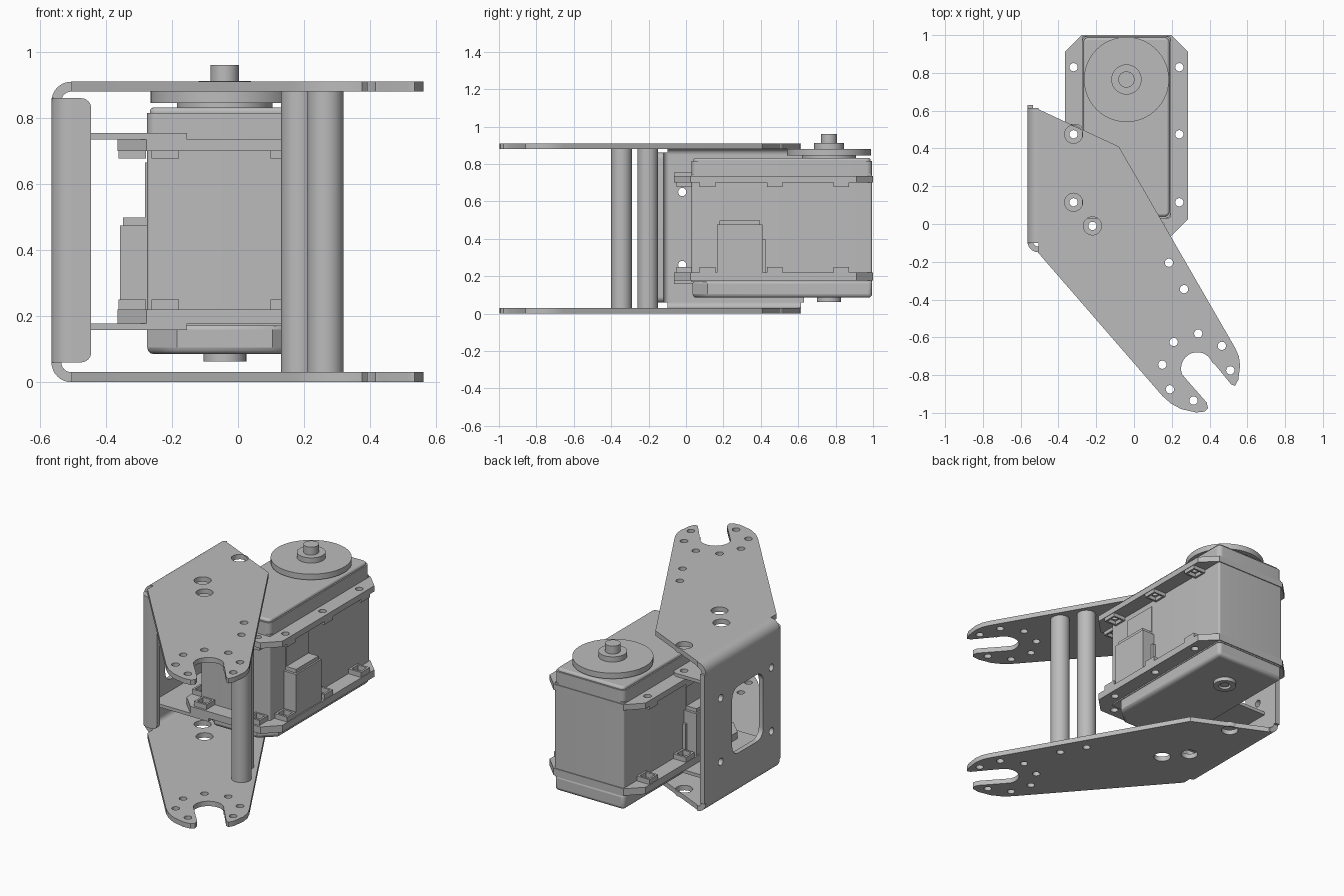
import bpy, bmesh, math
from mathutils import Matrix, Vector

old = bpy.data.objects.get("Cube")
if old:
    bpy.data.objects.remove(old, do_unlink=True)

grey = bpy.data.materials.new("plain grey")
grey.use_nodes = True
grey.diffuse_color = (0.5, 0.5, 0.5, 1)
grey.node_tree.nodes["Principled BSDF"].inputs["Base Color"].default_value = (0.5, 0.5, 0.5, 1)


# ---------- helpers ----------
def arc(cx, cy, r, a0, a1, n=8):
    return [(cx + r * math.cos(math.radians(a0 + (a1 - a0) * i / n)),
             cy + r * math.sin(math.radians(a0 + (a1 - a0) * i / n))) for i in range(n + 1)]


def circle(c, r, n=24):
    return arc(c[0], c[1], r, 0, 360 - 360 / n, n - 1)


def rect(x0, x1, y0, y1, r=0.0):
    if not r:
        return [(x0, y0), (x1, y0), (x1, y1), (x0, y1)]
    return (arc(x0 + r, y0 + r, r, 180, 270) + arc(x1 - r, y0 + r, r, 270, 360)
            + arc(x1 - r, y1 - r, r, 0, 90) + arc(x0 + r, y1 - r, r, 90, 180))


# local (u, v, w) to world for a plate whose thickness runs along the axis
AXES = {"z": ((1, 0, 0), (0, 1, 0), (0, 0, 1)),
        "x": ((0, 0, 1), (1, 0, 0), (0, 1, 0)),
        "y": ((1, 0, 0), (0, 0, 1), (0, 1, 0))}


def plate(name, loops, lo, hi, axis="z", bevel=0.0):
    """Extrude an outline (first loop) with holes (other loops) from lo to hi."""
    cu = bpy.data.curves.new(name, "CURVE")
    cu.dimensions = "2D"
    cu.fill_mode = "BOTH"
    cu.extrude = (hi - lo) / 2
    for loop in loops:
        sp = cu.splines.new("POLY")
        sp.points.add(len(loop) - 1)
        for p, (u, v) in zip(sp.points, loop):
            p.co = (u, v, 0, 1)
        sp.use_cyclic_u = True
    tmp = bpy.data.objects.new(name + "_curve", cu)
    bpy.context.collection.objects.link(tmp)
    dg = bpy.context.evaluated_depsgraph_get()
    me = bpy.data.meshes.new_from_object(tmp.evaluated_get(dg))
    bpy.data.objects.remove(tmp, do_unlink=True)
    bpy.data.curves.remove(cu)

    bm = bmesh.new()
    bm.from_mesh(me)
    bmesh.ops.transform(bm, matrix=Matrix.Translation((0, 0, (lo + hi) / 2)), verts=bm.verts)
    bmesh.ops.transform(bm, matrix=Matrix(AXES[axis]).to_4x4(), verts=bm.verts)
    bmesh.ops.remove_doubles(bm, verts=bm.verts, dist=1e-5)
    bmesh.ops.dissolve_limit(bm, angle_limit=0.01, verts=bm.verts, edges=bm.edges)
    bmesh.ops.recalc_face_normals(bm, faces=bm.faces)
    bm.to_mesh(me)
    bm.free()
    me.name = name
    me.materials.clear()
    me.materials.append(grey)
    ob = bpy.data.objects.new(name, me)
    bpy.context.collection.objects.link(ob)
    bpy.ops.object.select_all(action="DESELECT")
    ob.select_set(True)
    bpy.context.view_layer.objects.active = ob
    bpy.ops.object.shade_smooth_by_angle(angle=math.radians(32))
    if bevel:
        mod = ob.modifiers.new("soft edges", "BEVEL")
        mod.width, mod.segments = bevel, 3
        mod.limit_method, mod.angle_limit = "ANGLE", math.radians(50)
    return ob


H, T, R = 0.91, 0.03, 0.06        # bracket height, sheet thickness, bend radius
WX, BX = -0.565, -0.505           # outer wall face, start of the bend
HOLE = 0.022
CX = -0.04                        # servo centre line

# ---------- forked bracket plates ----------
outline = ([(BX, 0.607), (-0.08, 0.41), (0.535, -0.655), (0.555, -0.70), (0.562, -0.75),
            (0.552, -0.825), (0.535, -0.857), (0.515, -0.85), (0.425, -0.74)]
           + arc(0.335, -0.765, 0.086, 20, 200, 14)
           + [(0.275, -0.82), (0.385, -0.945), (0.392, -0.975), (0.375, -0.993), (0.33, -0.998),
              (0.25, -0.98), (0.195, -0.95), (0.15, -0.91), (BX, -0.155)])
posts = [(0.185, -0.205), (0.265, -0.345)]
fork_holes = posts + [(0.34, -0.58), (0.21, -0.625), (0.15, -0.745), (0.19, -0.875),
                      (0.315, -0.935), (0.51, -0.775), (0.465, -0.645)]
access = [(-0.32, 0.475), (-0.32, 0.115), (-0.22, -0.01)]
loops = [outline] + [circle(c, HOLE, 16) for c in fork_holes] + [circle(c, 0.048) for c in access]
plate("lower_fork_plate", loops, 0, T)
plate("upper_fork_plate", loops, H - T, H)

# ---------- bracket wall, bends and front flange ----------
wall_holes = [circle((y, z), HOLE, 16) for y in (-0.02, 0.47) for z in (0.26, 0.65)]
plate("bracket_wall", [rect(-0.09, 0.63, R, H - R), rect(0.06, 0.36, 0.25, 0.66, 0.06)] + wall_holes,
      WX, WX + T, "x")
bend = arc(BX, R, R, 180, 270) + arc(BX, R, R - T, 270, 180)
plate("lower_bend", [bend], -0.1, 0.615, "y")
plate("upper_bend", [[(x, H - z) for x, z in bend]], -0.1, 0.615, "y")
plate("flange_bend", [arc(BX, -0.09, R, 180, 270) + arc(BX, -0.09, R - T, 270, 180)], 0.06, 0.86)
plate("front_flange", [[(BX, 0.06)] + arc(-0.475, 0.09, 0.03, 270, 360)
                       + arc(-0.475, 0.83, 0.03, 0, 90) + [(BX, 0.86)]], -0.15, -0.12, "y")

# ---------- servo mounting tabs ----------
tab = [rect(WX + T, -0.155, -0.065, 0.03), [(-0.22, -0.01)]]
tab = [[(WX + T, -0.065), (-0.155, -0.065), (-0.155, 0.05), (-0.27, 0.05)]
       + arc(-0.31, 0.49, 0.04, 0, 90) + [(WX + T, 0.53)]]
tab += [circle(c, HOLE, 16) for c in access]
plate("lower_tab", tab, 0.158, 0.178)
plate("upper_tab", tab, 0.735, 0.755)

# ---------- spacer posts ----------
for i, c in enumerate(posts):
    plate(f"spacer_post_{i + 1}", [circle(c, 0.055, 32), circle(c, HOLE, 16)], T, H - T)

# ---------- servo case ----------
BL, BR = -0.275, 0.195
plate("servo_body", [rect(BL, BR, 0.03, 0.995, 0.012)], 0.17, 0.745)
plate("servo_top_case", [rect(BL, BR, 0.03, 0.995, 0.03)], 0.74, 0.815)
plate("servo_lid", [rect(BL + 0.008, BR - 0.008, 0.04, 0.987, 0.025)], 0.80, 0.832, bevel=0.012)
plate("servo_bottom_case", [[(BL + 0.09, 0.035), (BR - 0.09, 0.035), (BR, 0.115), (BR, 0.995),
                             (BL, 0.995), (BL, 0.115)]], 0.085, 0.18, bevel=0.02)

# ---------- mounting ears with nut pockets ----------
EL, ER, EF, EB, C = -0.365, 0.285, -0.065, 1.0, 0.088
ear = [[(EL, EF + C), (EL + C, EF), (ER - C, EF), (ER, EF + C),
        (ER, EB - C), (ER - C, EB), (EL + C, EB), (EL, EB - C)]]
side_holes = [(CX + s * 0.28, y) for s in (-1, 1) for y in (0.115, 0.475, 0.83)]
front_holes = [(CX + s * 0.18, -0.01) for s in (-1, 1)]
ear += [circle(c, HOLE, 16) for c in side_holes + front_holes]
for name, lo, hi, p0, p1 in (("lower", 0.178, 0.22, 0.22, 0.25), ("upper", 0.70, 0.735, 0.678, 0.70)):
    plate(name + "_ears", ear, lo, hi)
    for i, (x, y) in enumerate(side_holes + front_holes):
        w = 0.042
        plate(f"{name}_nut_pocket_{i + 1}",
              [rect(x - w, x + w, y - w, y + w), rect(x - 0.03, x + 0.03, y - 0.03, y + 0.03)], p0, p1)

# ---------- side connectors, one on each face ----------
for side, s in (("left", 1), ("right", -1)):
    def span(d0, d1):
        return sorted((CX + s * (0.235 + d0), CX + s * (0.235 + d1)))
    plate(side + "_connector", [rect(*span(-0.01, 0.083), 0.165, 0.41)], 0.21, 0.475)
    plate(side + "_connector_top", [rect(*span(-0.01, 0.073), 0.18, 0.395)], 0.475, 0.498)
    plate(side + "_connector_rib", [rect(*span(-0.01, 0.02), 0.41, 0.425)], 0.21, 0.40)
    plate(side + "_connector_panel", [rect(0.18, 0.395, 0.498, 0.665)], *span(-0.002, 0.006), "x")

# ---------- output horn and rear bearing ----------
axis = (CX, 0.765)
plate("horn_hub", [circle(axis, 0.145, 48)], 0.825, 0.85)
plate("horn_disc", [circle(axis, 0.225, 64)], 0.845, 0.88)
plate("horn_boss", [circle(axis, 0.08, 32)], 0.88, 0.912)
plate("horn_pin", [circle(axis, 0.043, 32)], 0.91, 0.96)
plate("bearing_boss", [circle(axis, 0.065, 32), circle(axis, 0.035)], 0.062, 0.09)
plate("bearing_screw", [circle(axis, 0.026)], 0.07, 0.09)
